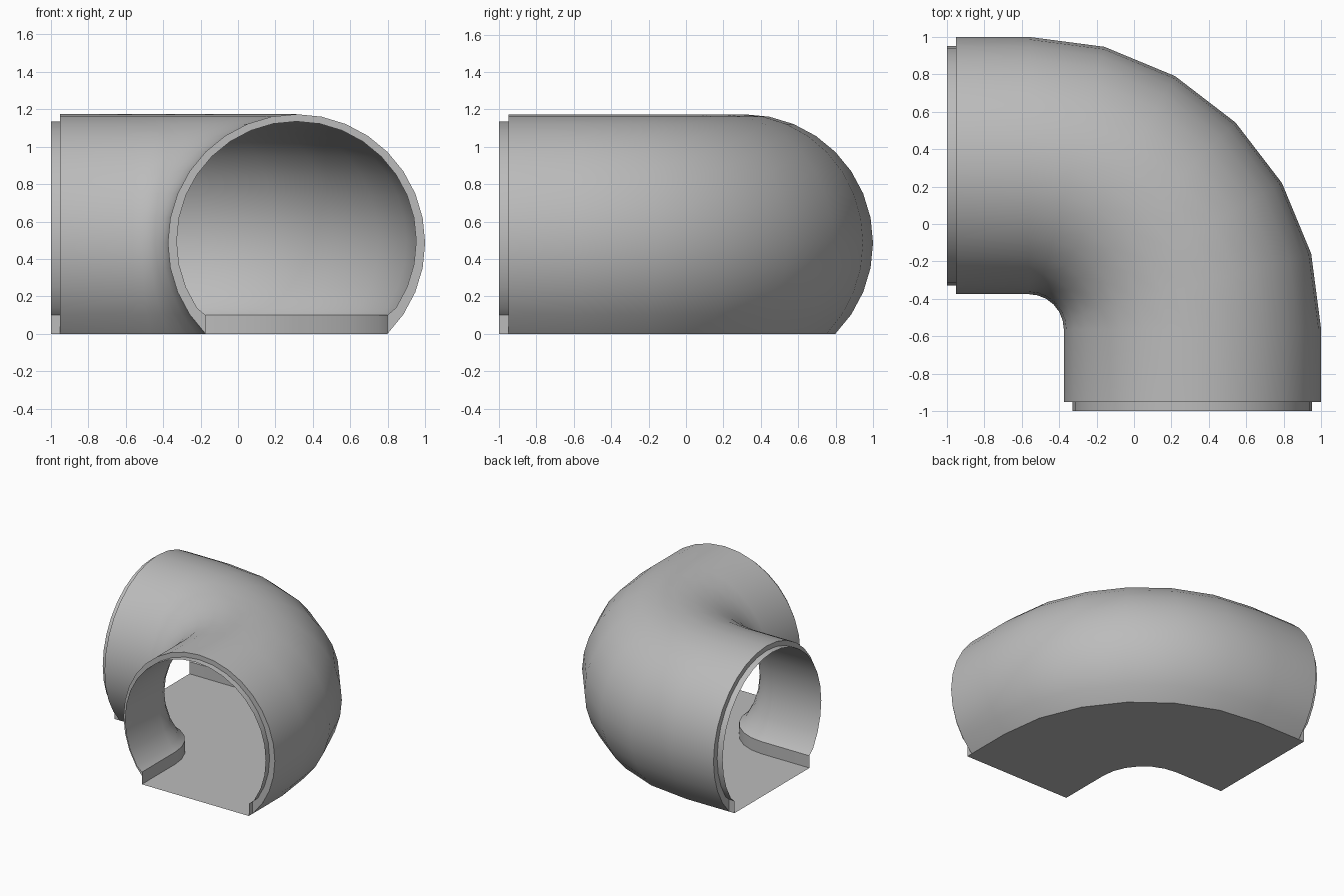
import bpy, bmesh
from math import sin, cos, pi, radians

cube = bpy.data.objects.get("Cube")
if cube:
    bpy.data.objects.remove(cube)

# One plain grey for the whole pipe elbow
grey = bpy.data.materials.new("plain_grey")
grey.use_nodes = True
colour = (0.5, 0.5, 0.5, 1)
grey.diffuse_color = colour
grey.node_tree.nodes["Principled BSDF"].inputs["Base Color"].default_value = colour

PIVOT = -0.5625      # x and y of the bend centre
BEND = 0.875         # radius of the centre line
OUTER = 0.6875
INNER = 0.64
SHELL_END = -0.95
LIP_END = -1.0
HALF_FLOOR = OUTER * cos(pi / 4)
STEP = 11.25


def arc(radius, height, start):
    """Arc over the top, from +u to -u, cut off at the start angle."""
    count = round((180 + 2 * start) / STEP)
    angles = [radians(-start + STEP * i) for i in range(count + 1)]
    return [(radius * cos(a), height + radius * sin(a)) for a in angles]


def stations(end):
    """Straight lead-in, quarter bend in six steps, straight lead-out."""
    lead = PIVOT - end
    bend = [(radians(15 * i), 0) for i in range(7)]
    return [(0, lead)] + bend + [(pi / 2, lead)]


def place(station, point):
    a, lead = station
    u, z = point
    r = BEND + u
    x = PIVOT + r * cos(a) - lead * sin(a)
    y = PIVOT + r * sin(a) - lead * cos(a)
    return x, y, z


def finish(name, bm):
    mesh = bpy.data.meshes.new(name)
    bm.to_mesh(mesh)
    bm.free()
    mesh.materials.append(grey)
    obj = bpy.data.objects.new(name, mesh)
    bpy.context.collection.objects.link(obj)
    bpy.ops.object.select_all(action='DESELECT')
    obj.select_set(True)
    bpy.context.view_layer.objects.active = obj
    bpy.ops.object.shade_smooth_by_angle(angle=radians(30))


def sweep(name, profile, end, inward=False):
    bm = bmesh.new()
    rows = [[bm.verts.new(place(s, p)) for p in profile] for s in stations(end)]
    for a, b in zip(rows, rows[1:]):
        for j in range(len(profile) - 1):
            face = bm.faces.new((a[j], b[j], b[j + 1], a[j + 1]))
            if inward:
                face.normal_flip()
    finish(name, bm)


outer_profile = arc(OUTER, HALF_FLOOR, 45)
inner_arc = arc(INNER, 0.495, 33.75)
inner_profile = ([(HALF_FLOOR, 0), (HALF_FLOOR, 0.1)] + inner_arc
                 + [(-HALF_FLOOR, 0.1), (-HALF_FLOOR, 0)])

# Outer skin, lining that projects as a thin lip, and flat floor
sweep("outer_shell", outer_profile, SHELL_END)
sweep("inner_lining", inner_profile, LIP_END, inward=True)
sweep("floor", [(HALF_FLOOR, 0), (-HALF_FLOOR, 0)], LIP_END)

# Step faces joining the shell to the lip at both openings
ends = stations(SHELL_END)
for name, station, flip in (("front_step", ends[0], False),
                            ("side_step", ends[-1], True)):
    bm = bmesh.new()
    outline = outer_profile + inner_profile[-2:0:-1]
    face = bm.faces.new([bm.verts.new(place(station, p)) for p in outline])
    bm.normal_update()
    facing = face.normal.x if flip else face.normal.y
    if facing > 0:
        face.normal_flip()
    bmesh.ops.triangulate(bm, faces=bm.faces[:])
    finish(name, bm)
